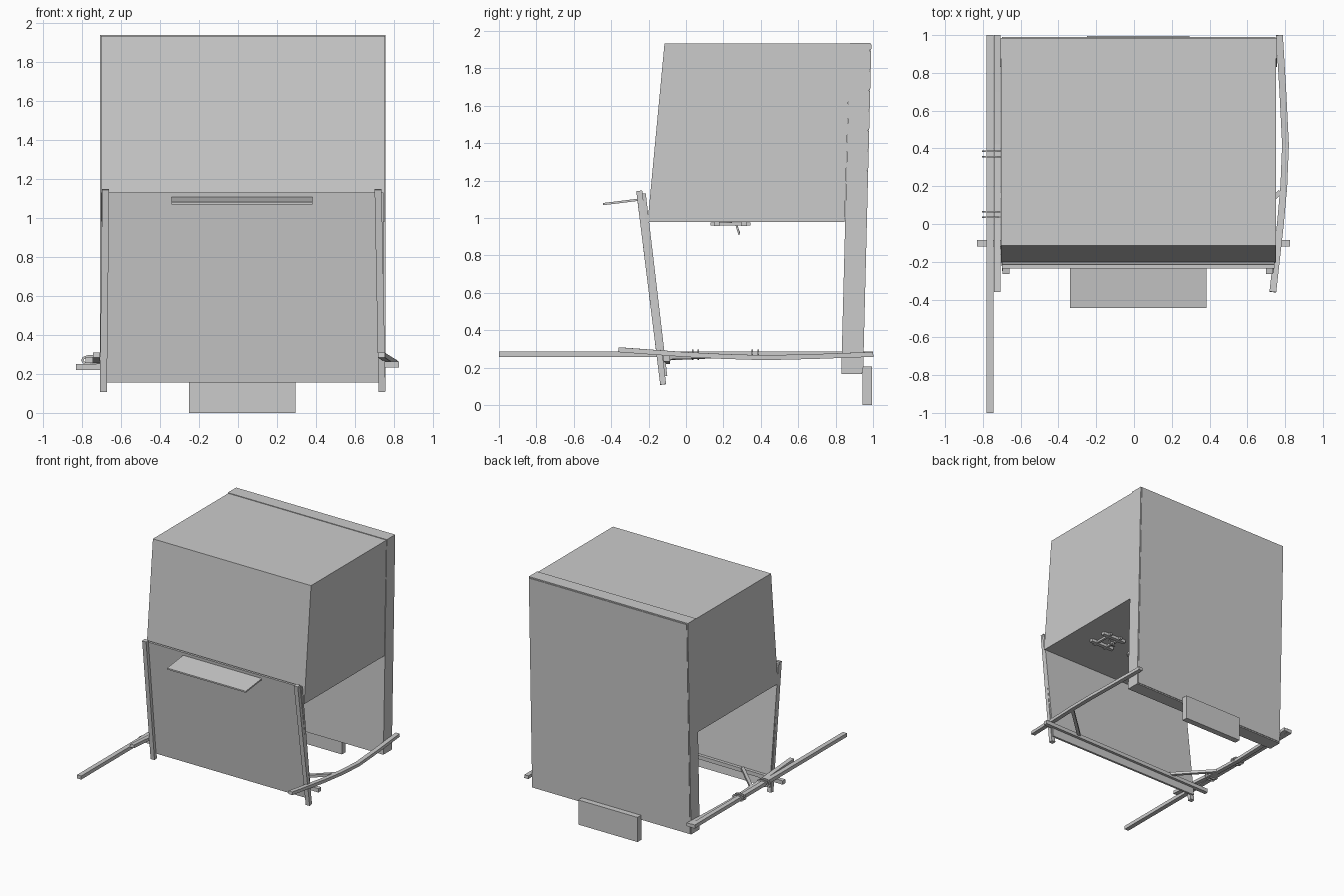
import bpy, bmesh, math
from mathutils import Vector

if "Cube" in bpy.data.objects:
    bpy.data.objects.remove(bpy.data.objects["Cube"])


def make(name, verts, faces):
    """Create a flat-shaded object with consistent outward normals."""
    me = bpy.data.meshes.new(name)
    me.from_pydata(verts, [], faces)
    bm = bmesh.new()
    bm.from_mesh(me)
    bmesh.ops.recalc_face_normals(bm, faces=bm.faces)
    bm.to_mesh(me)
    bm.free()
    ob = bpy.data.objects.new(name, me)
    bpy.context.collection.objects.link(ob)
    return ob


def prism(name, profile, x0, x1):
    """Extrude a (y, z) side profile along x."""
    n = len(profile)
    verts = [(x, y, z) for x in (x0, x1) for y, z in profile]
    faces = [tuple(range(n)), tuple(range(n, 2 * n))]
    faces += [(i, (i + 1) % n, n + (i + 1) % n, n + i) for i in range(n)]
    return make(name, verts, faces)


def bar(name, path, w, h, closed=False, up=(0, 0, 1)):
    """Sweep a w x h rectangle along a path."""
    pts = [Vector(p) for p in path]
    n, up, verts, faces = len(pts), Vector(up), [], []
    for i, p in enumerate(pts):
        a = pts[i - 1] if closed or i else p
        b = pts[(i + 1) % n] if closed or i < n - 1 else p
        d = (b - a).normalized()
        side = d.cross(up).normalized()
        top = side.cross(d).normalized()
        verts += [p + side * sx * w / 2 + top * sz * h / 2
                  for sx, sz in ((-1, -1), (1, -1), (1, 1), (-1, 1))]
    for i in range(n if closed else n - 1):
        j = (i + 1) % n
        faces += [(4 * i + k, 4 * i + (k + 1) % 4, 4 * j + (k + 1) % 4, 4 * j + k)
                  for k in range(4)]
    if not closed:
        faces += [(0, 1, 2, 3), tuple(range(4 * n - 4, 4 * n))]
    return make(name, verts, faces)


# Cabin box with leaning front
prism("cabin", [(-0.205, 0.98), (-0.115, 1.932), (0.877, 1.932), (0.848, 0.98)], -0.703, 0.753)

# Leaning rear wall, its thin outer sheet and the foot plate below
prism("rear_wall", [(0.83, 0.165), (0.876, 1.937), (0.986, 1.937), (0.942, 0.165)], -0.707, 0.757)
prism("rear_sheet", [(0.942, 0.175), (0.986, 1.927), (0.991, 1.927), (0.947, 0.175)], -0.70, 0.75)
prism("foot_plate", [(0.945, 0), (0.945, 0.205), (0.995, 0.205), (0.995, 0)], -0.25, 0.295)

# Front panel behind two leaning posts
prism("front_panel", [(-0.118, 0.155), (-0.235, 1.13), (-0.215, 1.13), (-0.100, 0.155)], -0.70, 0.745)
for side, xt, xb in (("left", -0.678, -0.69), ("right", 0.718, 0.738)):
    bar(side + "_front_post", [(xb, -0.122, 0.11), (xt, -0.25, 1.145)], 0.036, 0.032, up=(0, -1, 0))

# Small shelf on the front
prism("front_shelf", [(-0.445, 1.068), (-0.445, 1.08), (-0.235, 1.106), (-0.235, 1.094)], -0.34, 0.383)

# Cross bar and diagonal braces
bar("cross_bar", [(-0.83, -0.103, 0.235), (0.825, -0.103, 0.248)], 0.034, 0.032)
bar("left_brace", [(-0.45, -0.1, 0.25), (-0.725, 0.17, 0.262)], 0.025, 0.022)
bar("right_brace", [(0.48, -0.1, 0.255), (0.775, 0.17, 0.262)], 0.025, 0.022)

# Carrying poles: one long straight, two shorter bent ones
bar("long_pole", [(-0.762, -1, 0.271), (-0.762, 1, 0.271)], 0.038, 0.03)
bends = [(-0.36, 0.296, 0.735), (0.0, 0.270, 0.775), (0.2, 0.260, 0.793),
         (0.42, 0.253, 0.802), (0.7, 0.260, 0.788), (1.0, 0.271, 0.77)]
bar("left_bent_pole", [(-0.724, y, z) for y, z, x in bends], 0.036, 0.026)
bar("right_bent_pole", [(x, y, z) for y, z, x in bends], 0.036, 0.026)

# Paired lashing rings tying the left poles together
for yc in (0.05, 0.37):
    for k, dy in enumerate((-0.015, 0.015)):
        ring = [(-0.75 + 0.048 * math.cos(t), yc + dy, 0.27 + 0.022 * math.sin(t))
                for t in (i * math.tau / 12 for i in range(12))]
        bar(f"lashing_ring_{yc}_{k}", ring, 0.012, 0.008, closed=True, up=(0, 1, 0))

# Latch frame under the cabin floor
for i, y in enumerate((0.165, 0.31)):
    bar(f"latch_rail_{i}", [(0.36, y, 0.968), (0.58, y, 0.968)], 0.03, 0.024)
for i, x in enumerate((0.42, 0.52)):
    bar(f"latch_link_{i}", [(x, 0.13, 0.968), (x, 0.345, 0.968)], 0.02, 0.016)
bar("latch_handle", [(0.44, 0.27, 0.96), (0.44, 0.285, 0.915), (0.48, 0.285, 0.915), (0.48, 0.27, 0.96)],
    0.012, 0.01, up=(0, 1, 0))

# Small round plate under the floor
bm = bmesh.new()
bmesh.ops.create_cone(bm, cap_ends=True, segments=16, radius1=0.045, radius2=0.045, depth=0.02)
me = bpy.data.meshes.new("floor_disc")
bm.to_mesh(me)
bm.free()
disc = bpy.data.objects.new("floor_disc", me)
disc.location = (0.18, 0.2, 0.972)
bpy.context.collection.objects.link(disc)
